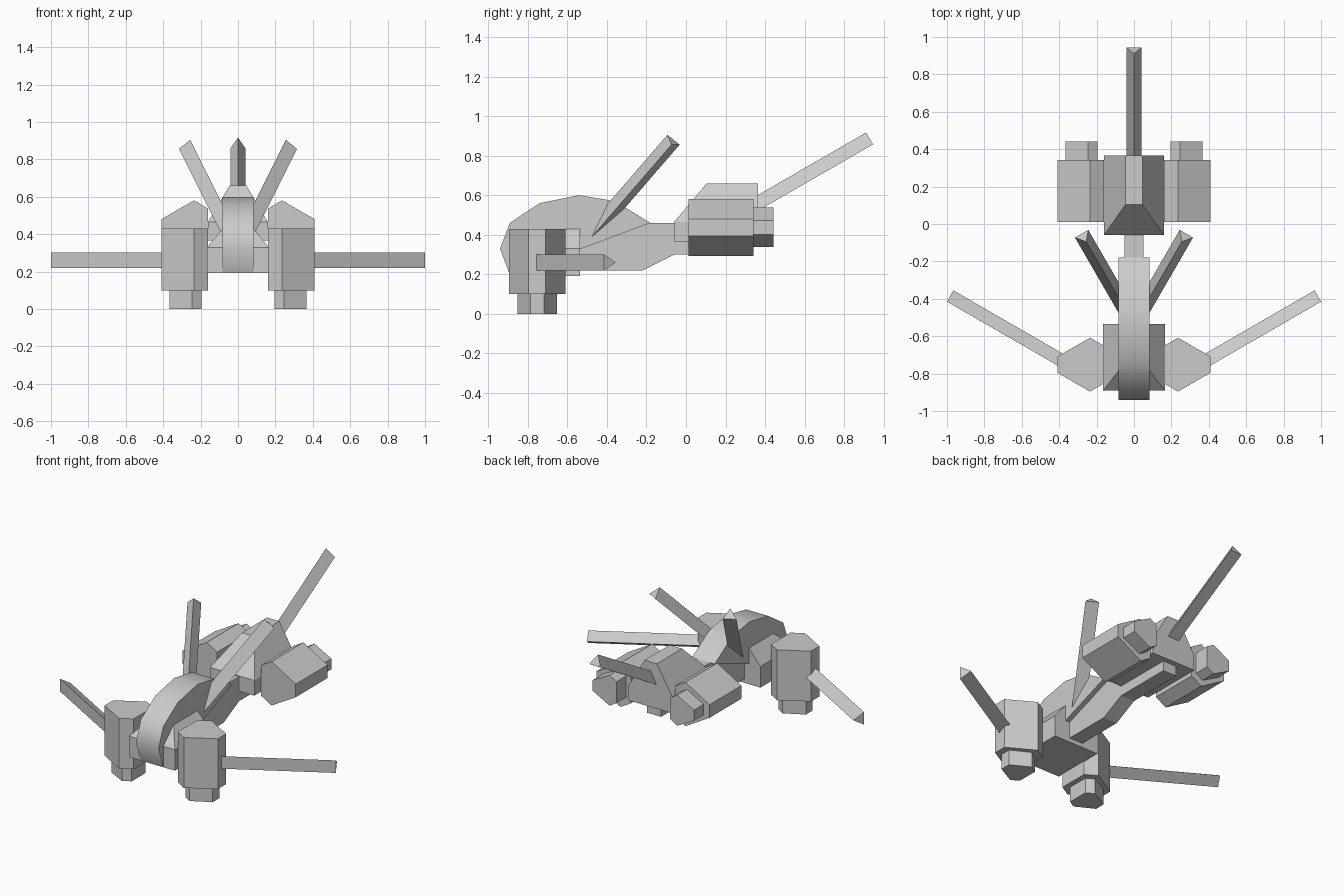
import bpy, bmesh
from math import radians
from mathutils import Vector

if "Cube" in bpy.data.objects:
    bpy.data.objects.remove(bpy.data.objects["Cube"])


def loft(name, rings, mirror=False):
    """Closed solid skinned through rings with equal point counts."""
    bm = bmesh.new()
    loops = [[bm.verts.new(p) for p in ring] for ring in rings]
    n = len(loops[0])
    for a, b in zip(loops, loops[1:]):
        for i in range(n):
            j = (i + 1) % n
            bm.faces.new((a[i], a[j], b[j], b[i]))
    bm.faces.new(loops[0])
    bm.faces.new(loops[-1])
    bmesh.ops.recalc_face_normals(bm, faces=bm.faces)
    mesh = bpy.data.meshes.new(name)
    bm.to_mesh(mesh)
    bm.free()
    ob = bpy.data.objects.new(name, mesh)
    bpy.context.collection.objects.link(ob)
    if mirror:
        mod = ob.modifiers.new("Mirror", 'MIRROR')
        mod.use_mirror_merge = False
    return ob


def side_profile(name, pts, half):
    """Side outline (y, z) extruded across x."""
    return loft(name, [[(x, y, z) for y, z in pts] for x in (-half, half)])


def rect(x, y0, y1, z):
    return [(-x, y0, z), (x, y0, z), (x, y1, z), (-x, y1, z)]


def spar(name, tip, direction, side, length, mirror=False):
    """Triangular bar ending squarely at tip (middle of its base edge)."""
    tip, d, s = Vector(tip), Vector(direction).normalized(), Vector(side).normalized()
    tri = [s * 0.041, s * -0.041, s.cross(d) * 0.069]
    return loft(name, [[tip + p - d * back for p in tri] for back in (0, length)], mirror)


# Curved front hull, smooth along its rim
hull = side_profile("front_hull", [(-0.89, 0.195), (-0.94, 0.33), (-0.89, 0.46),
                                   (-0.74, 0.56), (-0.54, 0.60), (-0.36, 0.57),
                                   (-0.18, 0.46)], 0.082)
bpy.context.view_layer.objects.active = hull
hull.select_set(True)
bpy.ops.object.shade_smooth_by_angle(angle=radians(45))

# Narrow beam joining front and rear
side_profile("connecting_neck", [(-0.56, 0.22), (-0.22, 0.22), (-0.06, 0.30), (0.33, 0.30),
                                 (0.33, 0.46), (-0.19, 0.46), (-0.56, 0.33)], 0.05)

# Front and rear blocks with sloped shoulders
loft("front_block", [rect(0.165, -0.89, -0.535, 0.192), rect(0.165, -0.89, -0.535, 0.33),
                     rect(0.083, -0.785, -0.535, 0.43)])
loft("rear_block", [rect(0.16, -0.06, 0.365, 0.365), rect(0.16, -0.06, 0.365, 0.465),
                    rect(0.045, 0.105, 0.365, 0.66)])

# Six-sided engine pods with smaller nozzles: (x, offset) sections
pod = [(0.16, -0.10), (0.235, -0.144), (0.41, -0.043),
       (0.41, 0.043), (0.235, 0.144), (0.16, 0.10)]
nozzle = [(0.195, -0.07), (0.245, -0.10), (0.367, -0.035),
          (0.367, 0.035), (0.245, 0.10), (0.195, 0.07)]
for part, sec, start, end in (("pod", pod, 0, 0.33), ("nozzle", nozzle, 0.32, 0.43)):
    loft("front_" + part, [[(x, -0.752 + v, 0.43 - t) for x, v in sec]
                           for t in (start, end)], True)
    loft("rear_" + part, [[(x, 0.012 + t, 0.437 + v) for x, v in sec]
                          for t in (start, end)], True)

# Triangular spars: swept wings, raised fins and tail
spar("wing_spar", (1.0, -0.415, 0.26), (0.866, 0.5, 0), (0, 0, 1), 0.75, True)
spar("back_fin", (0.28, -0.052, 0.856), (0.354, 0.612, 0.707), (0.866, -0.5, 0), 0.70, True)
spar("tail_spar", (0, 0.945, 0.857), (0, 0.866, 0.5), (1, 0, 0), 0.75)
